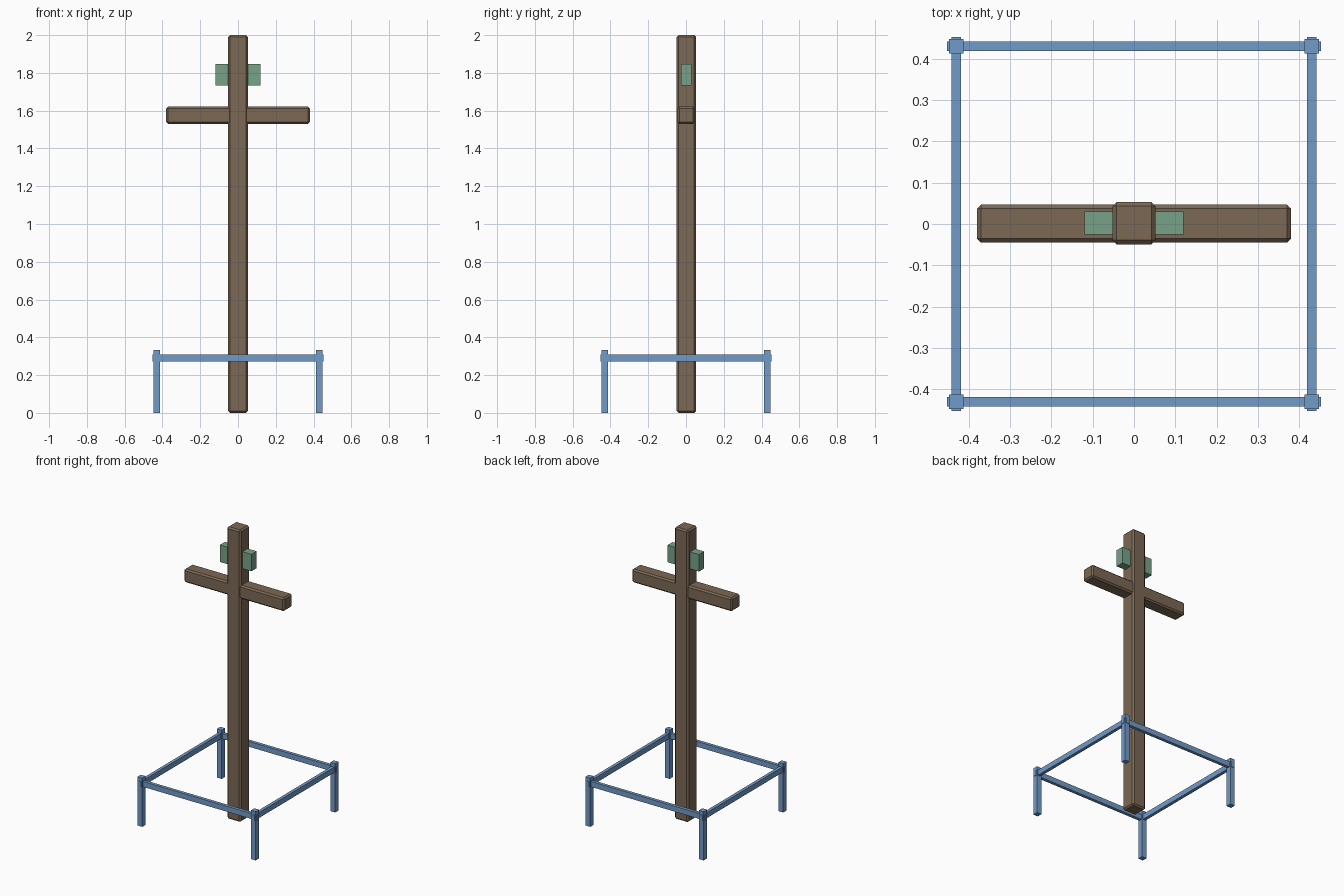
import bpy

cube = bpy.data.objects.get("Cube")
if cube:
    bpy.data.objects.remove(cube, do_unlink=True)


def material(name, rgb):
    mat = bpy.data.materials.new(name)
    mat.use_nodes = True
    mat.diffuse_color = (*rgb, 1)
    mat.node_tree.nodes["Principled BSDF"].inputs["Base Color"].default_value = (*rgb, 1)
    return mat


wood = material("brown wood", (0.20, 0.14, 0.09))
paint = material("blue paint", (0.17, 0.33, 0.58))
green = material("muted green", (0.19, 0.36, 0.25))


def box(name, centre, size, mat, bevel=0):
    bpy.ops.mesh.primitive_cube_add(size=1, location=centre)
    ob = bpy.context.object
    ob.name = name
    ob.scale = size
    bpy.ops.object.transform_apply(location=False, rotation=False, scale=True)
    ob.data.materials.append(mat)
    if bevel:
        mod = ob.modifiers.new("chamfer", "BEVEL")
        mod.width = bevel
        mod.segments = 1
    return ob


# Chamfered timber cross
box("upright_beam", (0, 0.002, 1), (0.104, 0.102, 2), wood, 0.01)
box("cross_beam", (0, 0.001, 1.576), (0.76, 0.092, 0.092), wood, 0.01)

# Blocks on both sides of the upright
for side, sx in (("left", 1), ("right", -1)):
    box(f"{side}_block", (sx * 0.08, 0.002, 1.79), (0.08, 0.056, 0.116), green)

# Square fence: corner posts, and rails that poke slightly past them
R = 0.43
for side, sx in (("left", 1), ("right", -1)):
    for end, sy in (("front", -1), ("back", 1)):
        box(f"{end}_{side}_post", (sx * R, sy * R, 0.167), (0.036, 0.036, 0.334), paint)
    box(f"{side}_rail", (sx * R, 0, 0.29), (0.022, 0.904, 0.037), paint)
for end, sy in (("front", -1), ("back", 1)):
    box(f"{end}_rail", (0, sy * R, 0.29), (0.904, 0.022, 0.037), paint)
